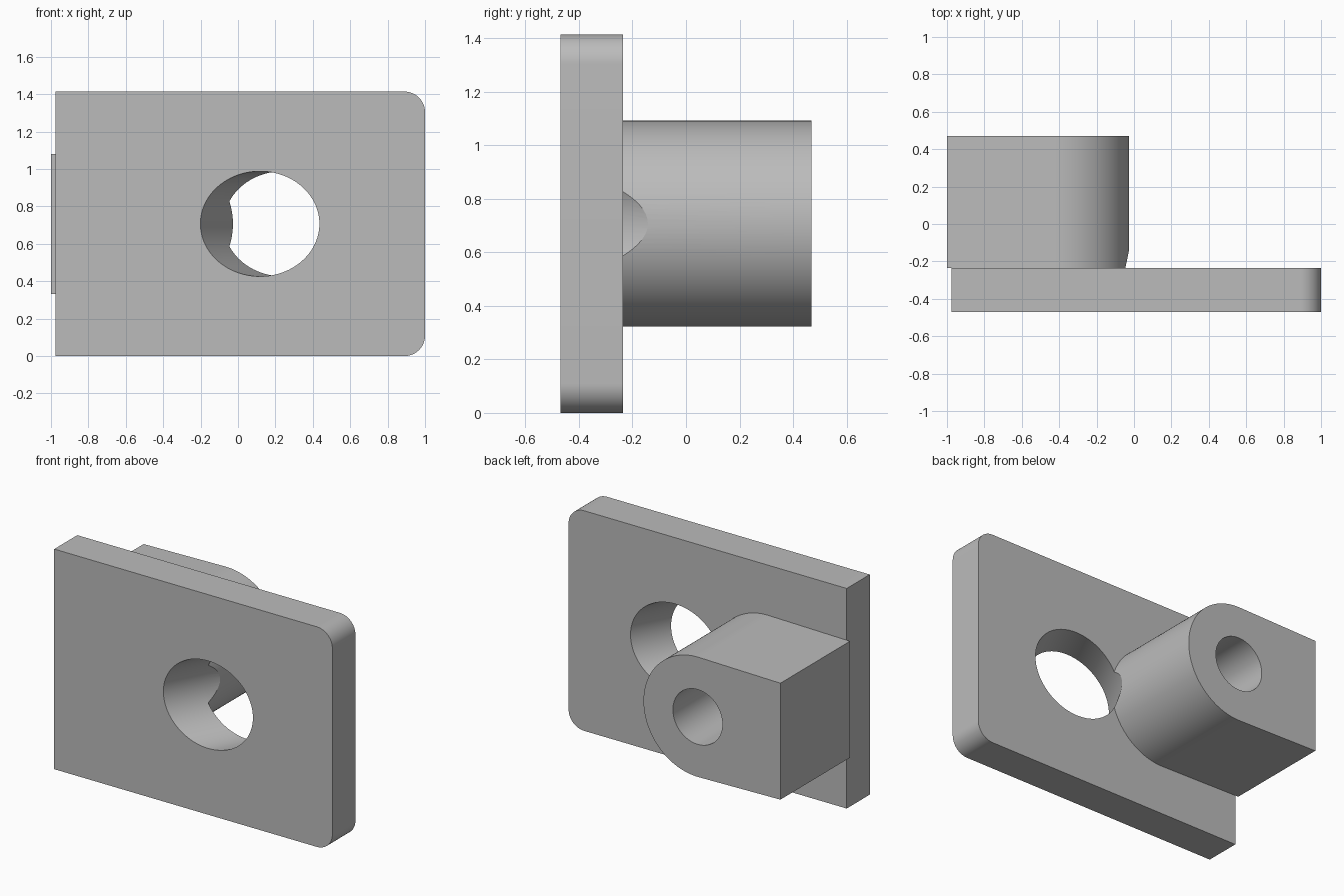
import bpy, bmesh, math
from mathutils import Vector

cube = bpy.data.objects.get("Cube")
if cube:
    bpy.data.objects.remove(cube, do_unlink=True)

grey = bpy.data.materials.new("plain grey")
grey.use_nodes = True
GREY = (0.5, 0.5, 0.5, 1)
grey.diffuse_color = GREY
grey.node_tree.nodes["Principled BSDF"].inputs["Base Color"].default_value = GREY

MID_Z = 0.707
FRONT, JOINT, BACK = -0.47, -0.236, 0.47


def arc(cx, cz, r, start, end, steps):
    """Points on an arc in the xz plane, angles in degrees."""
    angles = [math.radians(start + (end - start) * i / steps) for i in range(steps + 1)]
    return [(cx + r * math.cos(a), cz + r * math.sin(a)) for a in angles]


def extrude_profile(name, points, y0, y1):
    """Solid made by sweeping an xz outline from y0 to y1."""
    bm = bmesh.new()
    face = bm.faces.new([bm.verts.new((x, y0, z)) for x, z in points])
    swept = bmesh.ops.extrude_face_region(bm, geom=[face])["geom"]
    verts = [v for v in swept if isinstance(v, bmesh.types.BMVert)]
    bmesh.ops.translate(bm, verts=verts, vec=(0, y1 - y0, 0))
    bmesh.ops.recalc_face_normals(bm, faces=bm.faces)
    mesh = bpy.data.meshes.new(name)
    bm.to_mesh(mesh)
    bm.free()
    mesh.materials.append(grey)
    obj = bpy.data.objects.new(name, mesh)
    bpy.context.collection.objects.link(obj)
    return obj


def cylinder_cutter(name, centre, direction, radius):
    bpy.ops.mesh.primitive_cylinder_add(vertices=96, radius=radius, depth=3, location=centre)
    obj = bpy.context.object
    obj.name = name
    obj.rotation_euler = Vector(direction).to_track_quat("Z", "Y").to_euler()
    obj.data.materials.append(grey)
    obj.hide_render = True
    obj.hide_set(True)
    return obj


def cut_and_smooth(obj, cutters):
    for cutter in cutters:
        mod = obj.modifiers.new("cut " + cutter.name, "BOOLEAN")
        mod.operation = "DIFFERENCE"
        mod.solver = "EXACT"
        mod.object = cutter
    bpy.context.view_layer.update()
    bpy.ops.object.select_all(action="DESELECT")
    obj.select_set(True)
    bpy.context.view_layer.objects.active = obj
    for mod in list(obj.modifiers):
        bpy.ops.object.modifier_apply(modifier=mod.name)
    bpy.ops.object.shade_smooth_by_angle(angle=math.radians(25))


# Flat plate with two rounded corners
R, TOP, LEFT, RIGHT = 0.11, 1.414, -0.977, 1.0
plate = extrude_profile(
    "mounting_plate",
    [(LEFT, TOP), (LEFT, 0)]
    + arc(RIGHT - R, R, R, -90, 0, 16)
    + arc(RIGHT - R, TOP - R, R, 0, 90, 16),
    FRONT, JOINT)

# Boss with a round nose and slightly tapered sides
BOSS_R, BOSS_X = 0.385, -0.412
boss = extrude_profile(
    "rounded_boss",
    [(-1, MID_Z + 0.374), (-1, MID_Z - 0.374)]
    + arc(BOSS_X, MID_Z, BOSS_R, -91, 91, 64),
    JOINT, BACK)

# Slanted hole through the plate, grazing the boss, and a straight bore in the boss
slant = math.radians(28)
slanted = cylinder_cutter("slanted_hole_cutter", (0.117, FRONT, MID_Z),
                          (math.sin(slant), math.cos(slant), 0), 0.281)
bore = cylinder_cutter("bore_cutter", (BOSS_X, 0, MID_Z), (0, 1, 0), 0.176)

cut_and_smooth(plate, [slanted])
cut_and_smooth(boss, [slanted, bore])
for cutter in (slanted, bore):
    bpy.data.objects.remove(cutter, do_unlink=True)
